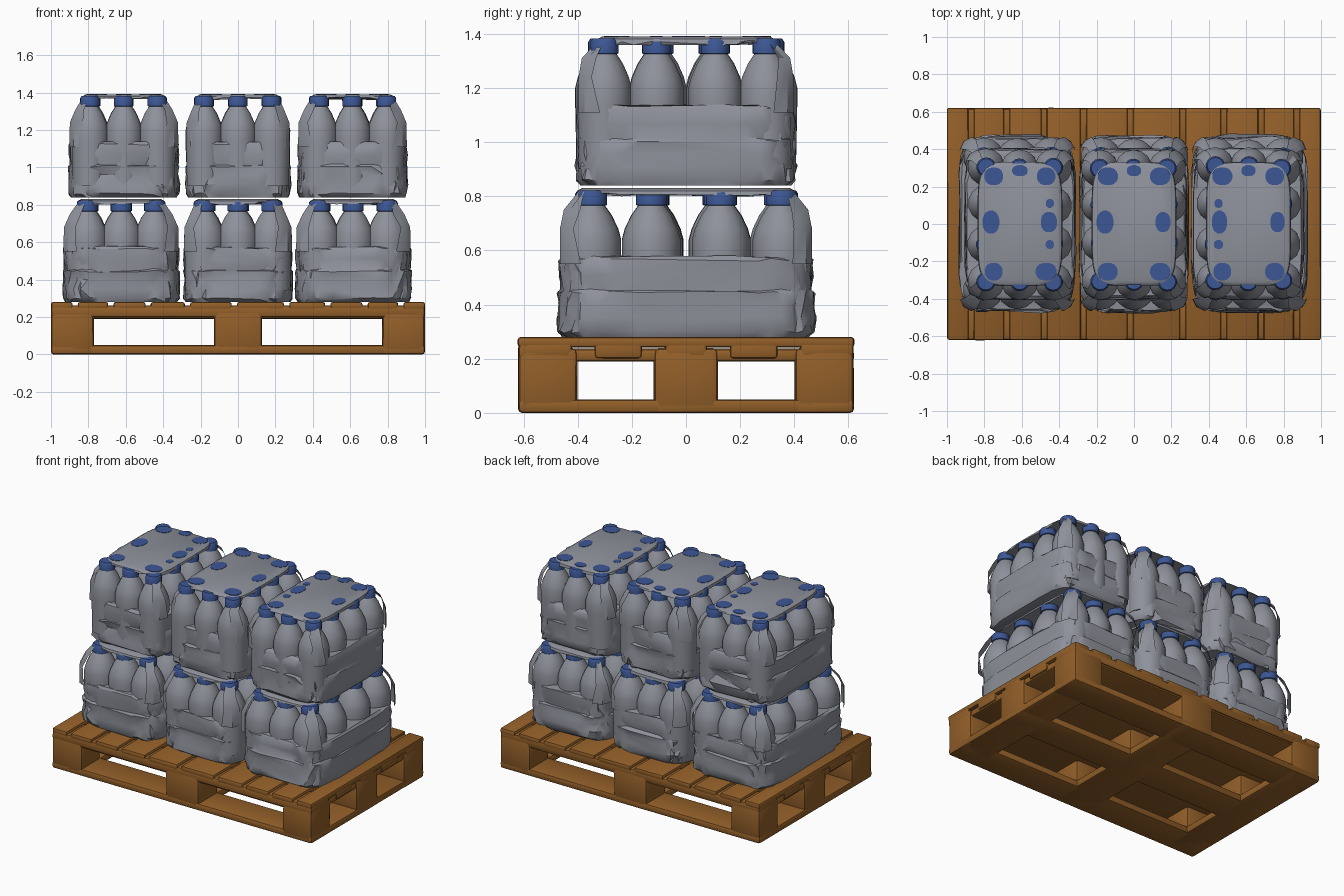
import bpy, bmesh, random
from math import cos, sin, pi
from mathutils import Vector

random.seed(4)
if "Cube" in bpy.data.objects:
    bpy.data.objects.remove(bpy.data.objects["Cube"])


def material(name, rgb):
    m = bpy.data.materials.new(name)
    m.use_nodes = True
    m.diffuse_color = (*rgb, 1)
    m.node_tree.nodes["Principled BSDF"].inputs["Base Color"].default_value = (*rgb, 1)
    return m


FILM = material("grey plastic", (0.27, 0.285, 0.325))
CAP = material("blue cap", (0.045, 0.095, 0.30))
WOOD = material("brown wood", (0.29, 0.115, 0.022))


def finish(bm, name, mats, angle=0.7, fix_normals=True):
    if fix_normals:
        bmesh.ops.recalc_face_normals(bm, faces=bm.faces)
    me = bpy.data.meshes.new(name)
    bm.to_mesh(me)
    bm.free()
    for m in mats:
        me.materials.append(m)
    ob = bpy.data.objects.new(name, me)
    bpy.context.collection.objects.link(ob)
    bpy.ops.object.select_all(action="DESELECT")
    ob.select_set(True)
    bpy.context.view_layer.objects.active = ob
    bpy.ops.object.shade_smooth_by_angle(angle=angle)
    return ob


def loft(bm, rings, mat_of=lambda i: 0, bottom=True):
    """Skin a stack of equal-length point rings and close the ends."""
    loops = [[bm.verts.new(p) for p in ring] for ring in rings]
    n = len(loops[0])
    for i, (a, b) in enumerate(zip(loops, loops[1:])):
        for k in range(n):
            f = bm.faces.new((a[k], a[(k + 1) % n], b[(k + 1) % n], b[k]))
            f.material_index = mat_of(i)
    if bottom:
        bm.faces.new(loops[0][::-1])
    bm.faces.new(loops[-1]).material_index = mat_of(len(rings) - 2)


def oval(c, rx, ry, z, n=14, power=1.0):
    """Ellipse, or a rounded rectangle when power is small."""
    pts = []
    for k in range(n):
        t = 2 * pi * (k + 0.5) / n
        x, y = cos(t), sin(t)
        x = (1 if x > 0 else -1) * abs(x) ** power
        y = (1 if y > 0 else -1) * abs(y) ** power
        pts.append(Vector((c[0] + rx * x, c[1] + ry * y, z)))
    return pts


# ---- Pallet ----
def beams(name, boxes, bevel=0.014):
    bm = bmesh.new()
    for x0, x1, y0, y1, z0, z1 in boxes:
        for v in bmesh.ops.create_cube(bm, size=1)["verts"]:
            wobble = random.uniform(0, 0.006)
            v.co = Vector(((x0 + x1) / 2 + v.co.x * (x1 - x0 - wobble),
                           (y0 + y1) / 2 + v.co.y * (y1 - y0 - wobble),
                           (z0 + z1) / 2 + v.co.z * (z1 - z0)))
    bmesh.ops.bevel(bm, geom=bm.edges[:], offset=bevel, segments=2,
                    affect="EDGES", profile=0.5)
    finish(bm, name, [WOOD])


XS = [(-1, -0.77), (-0.13, 0.13), (0.77, 1)]
YS = [(-0.62, -0.4), (-0.12, 0.12), (0.4, 0.62)]
beams("pallet_blocks", [(*x, *y, 0.01, 0.24) for x in XS for y in YS], 0.02)
beams("pallet_bottom_boards",
      [(-1, 1, *y, 0, 0.05) for y in YS] + [(*x, -0.62, 0.62, 0, 0.05) for x in XS])
beams("pallet_stringers", [(-0.99, 0.99, -0.61, 0.61, 0.19, 0.237)])
rails = [(-0.62, -0.42), (-0.34, -0.16), (-0.08, 0.08), (0.16, 0.34), (0.42, 0.62)]
beams("pallet_rails", [(-1, 1, *y, 0.2, 0.262) for y in rails])
seams = [-1, -0.87, -0.68, -0.48, -0.27, -0.02, 0.26, 0.48, 0.68, 0.87, 1]
planks = []
for a, b in zip(seams, seams[1:]):
    g0 = 0 if a == -1 else 0.013
    g1 = 0 if b == 1 else 0.013
    planks.append((a + g0, b - g1, -0.622, 0.622, 0.242, 0.28))
beams("pallet_planks", planks, 0.011)


# ---- Bottle packs ----
# (radius, height) of a bottle; the last rings belong to the cap
BOTTLE = [(0.95, 0.06), (1, 0.3), (1, 0.36), (0.9, 0.4), (0.68, 0.45), (0.45, 0.485)]
LID = [(0.52, 0.488), (0.52, 0.53), (0.44, 0.542)]


def bottles(name, cx, base, xs, ys, r):
    bm = bmesh.new()
    for x in xs:
        for y in ys:
            lean = random.uniform(-0.008, 0.008)
            rings = [oval((cx + x + lean * z, y + lean), r * s, r * s, base + z)
                     for s, z in BOTTLE + LID]
            loft(bm, rings, lambda i: 1 if i >= len(BOTTLE) - 1 else 0)
    finish(bm, name, [FILM, CAP])


def wrap(name, cx, base, hw, hd):
    """Crumpled film around the lower half of the pack."""
    bm = bmesh.new()
    levels = [(0, 0.95), (0.02, 0.99), (0.07, 1), (0.12, 0.985), (0.165, 0.995),
              (0.175, 0.97), (0.23, 0.985), (0.285, 0.985), (0.295, 0.95)]
    rings = []
    for z, s in levels:
        ring = oval((cx, 0), hw * s, hd * s, base + z, 44, 0.36)
        for p in ring:
            amp = 0.014 if abs(p.y) > hd * 0.85 else 0.007
            p.x += random.uniform(-amp, amp * 0.6) * (1 if p.x > cx else -1)
            p.y += random.uniform(-amp, amp * 0.6) * (1 if p.y > 0 else -1)
            if 0 < z:
                p.z += random.uniform(-0.006, 0.006)
        rings.append(ring)
    loft(bm, rings)
    bmesh.ops.triangulate(bm, faces=[f for f in bm.faces if len(f.verts) == 4])
    finish(bm, name, [FILM], 0.6)


def top_film(name, cx, base, hw, hd, tx, ty):
    """Flat sheet over the caps, with a strap down each corner."""
    bm = bmesh.new()
    rings = [oval((cx, 0), tx + e, ty + e, base + z, 36, 0.4)
             for e, z in [(0.022, 0.53), (0.018, 0.54), (0, 0.55)]]
    for p in rings[0]:
        p.z += random.uniform(-0.012, 0.006)
    loft(bm, rings)
    for sx in (-1, 1):
        for sy in (-1, 1):
            rows = []
            for x, y, z, w in [(tx + 0.01, ty + 0.01, 0.54, 0.03),
                               (hw * 0.87, hd * 0.95, 0.47, 0.05),
                               (hw * 0.97, hd * 0.98, 0.40, 0.06),
                               (hw * 0.98, hd * 0.98, 0.27, 0.08)]:
                w += random.uniform(-0.012, 0.012)
                spots = [(x, y - w), (x - 0.022, y - 0.022), (x - w, y)]
                rows.append([bm.verts.new((cx + sx * a, sy * b, base + z)) for a, b in spots])
            for a, b in zip(rows, rows[1:]):
                for k in range(2):
                    quad = (a[k], a[k + 1], b[k + 1], b[k])
                    bm.faces.new(quad if sx * sy < 0 else quad[::-1])
    finish(bm, name, [FILM], 0.6)


def cap_marks(name, cx, z):
    """Caps pressed against the film, as thin blue plates."""
    marks = [(sx * 0.14, sy * 0.255, 0.052, 0.048) for sx in (-1, 1) for sy in (-1, 1)]
    marks += [(0, 0.285, 0.042, 0.03), (-0.155, 0.01, 0.042, 0.062), (0.155, 0.01, 0.042, 0.055)]
    if cx:
        side = 1 if cx < 0 else -1
        marks += [(side * 0.16, s * 0.11, 0.024, 0.024) for s in (-1, 1)]
    bm = bmesh.new()
    for x, y, rx, ry in marks:
        rx *= random.uniform(0.9, 1.1)
        loft(bm, [oval((cx + x, y), rx, ry, z + h, 16, 0.9) for h in (-0.002, 0.002)])
    finish(bm, name, [CAP])


# layer: base height, half depth, centres and half widths, bottle grid, sheet size
LAYERS = [
    ("lower", 0.28, 0.475, [-0.625, 0, 0.617], [0.315, 0.295, 0.313],
     (0.35, 0.125), 0.108, (0.215, 0.385)),
    ("upper", 0.84, 0.405, [-0.61, 0, 0.612], [0.298, 0.283, 0.297],
     (0.305, 0.103), 0.1, (0.205, 0.31)),
]
for layer, base, hd, centres, widths, rows, r, (tx, ty) in LAYERS:
    ys = [s * y for y in rows for s in (-1, 1)]
    for side, cx, hw in zip(("right", "middle", "left"), centres, widths):
        tag = layer + "_" + side
        bottles(tag + "_bottles", cx, base, (-0.18, 0, 0.18), ys, r)
        wrap(tag + "_wrap", cx, base, hw, hd)
        top_film(tag + "_top_film", cx, base, hw, hd, tx, ty)
        if layer == "upper":
            cap_marks(tag + "_cap_marks", cx, base + 0.55)
